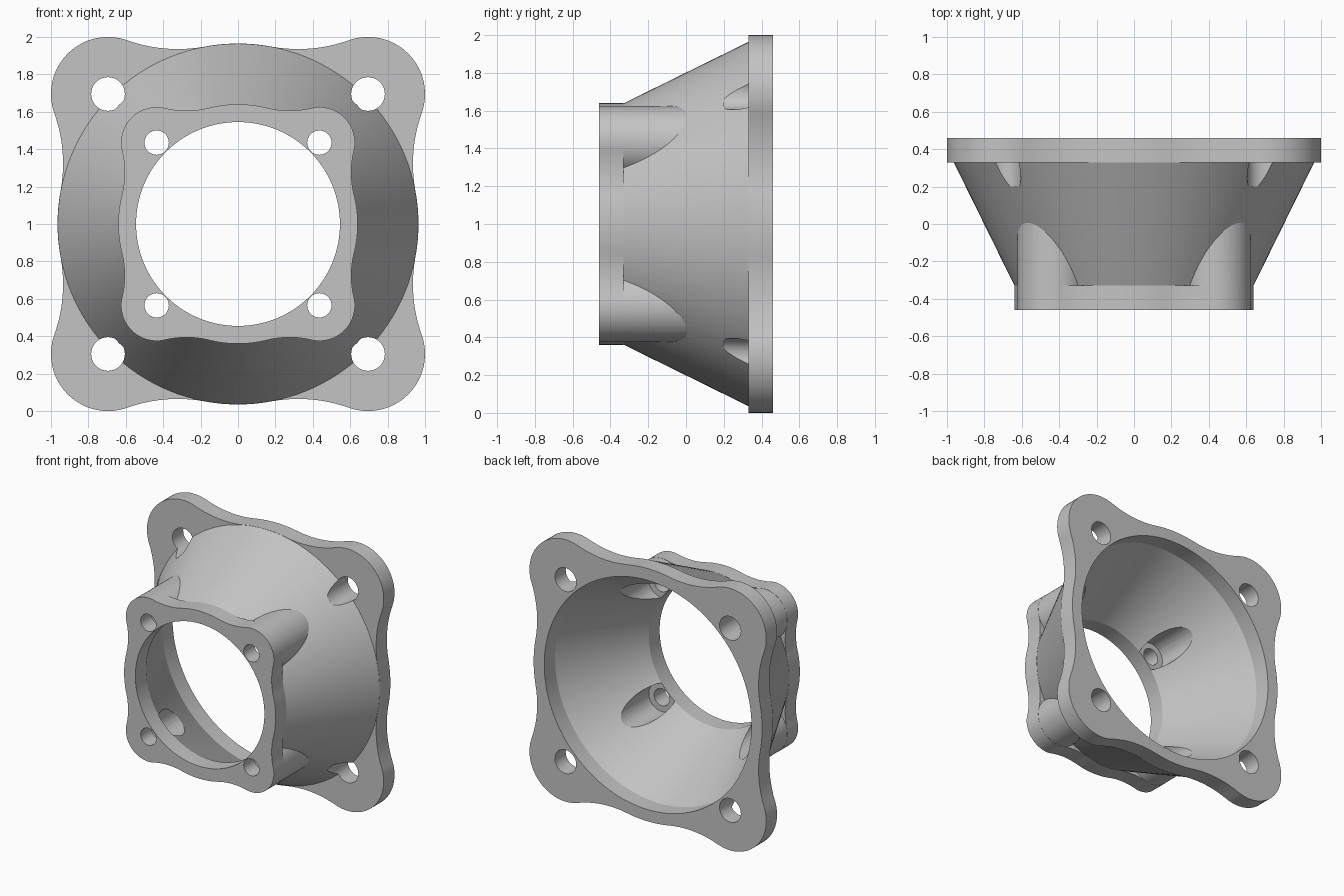
import bpy, bmesh
from math import sin, cos, pi, acos, atan2, hypot, radians

cube = bpy.data.objects.get("Cube")
if cube:
    bpy.data.objects.remove(cube, do_unlink=True)

grey = bpy.data.materials.new("plain grey")
grey.use_nodes = True
colour = (0.55, 0.55, 0.55, 1)
grey.diffuse_color = colour
grey.node_tree.nodes["Principled BSDF"].inputs["Base Color"].default_value = colour

FRONT, NECK, SHOULDER, BACK = -0.46, -0.33, 0.33, 0.46
MID = 1.0  # height of the duct axis


def loft(name, rings):
    """Closed solid through rings of (x, z) points, each at its own y."""
    bm = bmesh.new()
    loops = [[bm.verts.new((x, y, z + MID)) for x, z in pts] for pts, y in rings]
    n = len(loops[0])
    for a, b in zip(loops, loops[1:]):
        for i in range(n):
            j = (i + 1) % n
            bm.faces.new((a[i], a[j], b[j], b[i]))
    bm.faces.new(loops[0])
    bm.faces.new(loops[-1])
    bmesh.ops.recalc_face_normals(bm, faces=bm.faces)
    mesh = bpy.data.meshes.new(name)
    bm.to_mesh(mesh)
    bm.free()
    mesh.materials.append(grey)
    obj = bpy.data.objects.new(name, mesh)
    bpy.context.collection.objects.link(obj)
    return obj


def turned(name, profile, cx=0, cz=0, sides=128):
    """Solid of revolution along y; profile holds (radius, y)."""
    angles = [2 * pi * i / sides for i in range(sides)]
    return loft(name, [([(cx + r * cos(t), cz + r * sin(t)) for t in angles], y)
                       for r, y in profile])


def arc(cx, cz, r, a0, a1, n):
    return [(cx + r * cos(a0 + (a1 - a0) * i / n),
             cz + r * sin(a0 + (a1 - a0) * i / n)) for i in range(n + 1)]


def lobed_outline(radius, corner, lobe, fillet):
    """Circle blended into four corner lobes by concave fillets."""
    diag, reach, gap = hypot(corner, corner), radius + fillet, lobe + fillet
    dirn = pi / 4 + acos((reach**2 + diag**2 - gap**2) / (2 * reach * diag))
    fx, fz = reach * cos(dirn), reach * sin(dirn)
    to_lobe = atan2(corner - fz, corner - fx) + 2 * pi
    half = (arc(0, 0, radius, pi / 2, dirn, 6)[:-1]
            + arc(fx, fz, fillet, dirn + pi, to_lobe, 12)[:-1]
            + arc(corner, corner, lobe, to_lobe - pi, pi / 4, 14))
    quarter = half + [(z, x) for x, z in reversed(half[1:-1])]
    outline = []
    for _ in range(4):
        outline += quarter
        quarter = [(z, -x) for x, z in quarter]
    return outline


def plate(name, outline, y0, y1):
    return loft(name, [(outline, y0), (outline, y1)])


def combine(target, tool, operation):
    mod = target.modifiers.new("combine", 'BOOLEAN')
    mod.operation, mod.solver, mod.object = operation, 'EXACT', tool
    bpy.context.view_layer.objects.active = target
    bpy.ops.object.modifier_apply(modifier=mod.name)
    bpy.data.objects.remove(tool, do_unlink=True)


SMALL, LARGE = 0.435, 0.695  # screw hole offsets
corners = [(sx, sz) for sx in (-1, 1) for sz in (-1, 1)]

# Outer solids: front plate, back flange, cone and four screw posts
body = plate("duct_adapter", lobed_outline(0.64, SMALL, 0.19, 0.5), FRONT, NECK)
flange = plate("back_flange", lobed_outline(0.965, LARGE, 0.305, 0.8), SHOULDER, BACK)
cone = turned("cone", [(0.6, -0.4), (0.639, NECK), (0.964, SHOULDER), (0.92, 0.4)])
combine(body, cone, 'UNION')
combine(body, flange, 'UNION')
for sx, sz in corners:
    post = turned("screw_post", [(0.189, -0.4), (0.189, 0.05)],
                  sx * SMALL, sz * SMALL, 64)
    combine(body, post, 'UNION')

# Air passage through the middle
passage = turned("passage", [(0.545, -0.6), (0.545, NECK), (0.875, SHOULDER), (0.875, 0.6)])
combine(body, passage, 'DIFFERENCE')

# Counterbored front holes and plain flange holes
for sx, sz in corners:
    bore = turned("front_hole", [(0.065, -0.6), (0.065, NECK), (0.11, NECK), (0.11, 0.25)],
                  sx * SMALL, sz * SMALL, 40)
    combine(body, bore, 'DIFFERENCE')
    hole = turned("flange_hole", [(0.09, 0.2), (0.09, 0.6)], sx * LARGE, sz * LARGE, 40)
    combine(body, hole, 'DIFFERENCE')

# Smooth curved walls, crisp rims
bpy.ops.object.select_all(action='DESELECT')
body.select_set(True)
bpy.context.view_layer.objects.active = body
bpy.ops.object.shade_smooth_by_angle(angle=radians(25))
